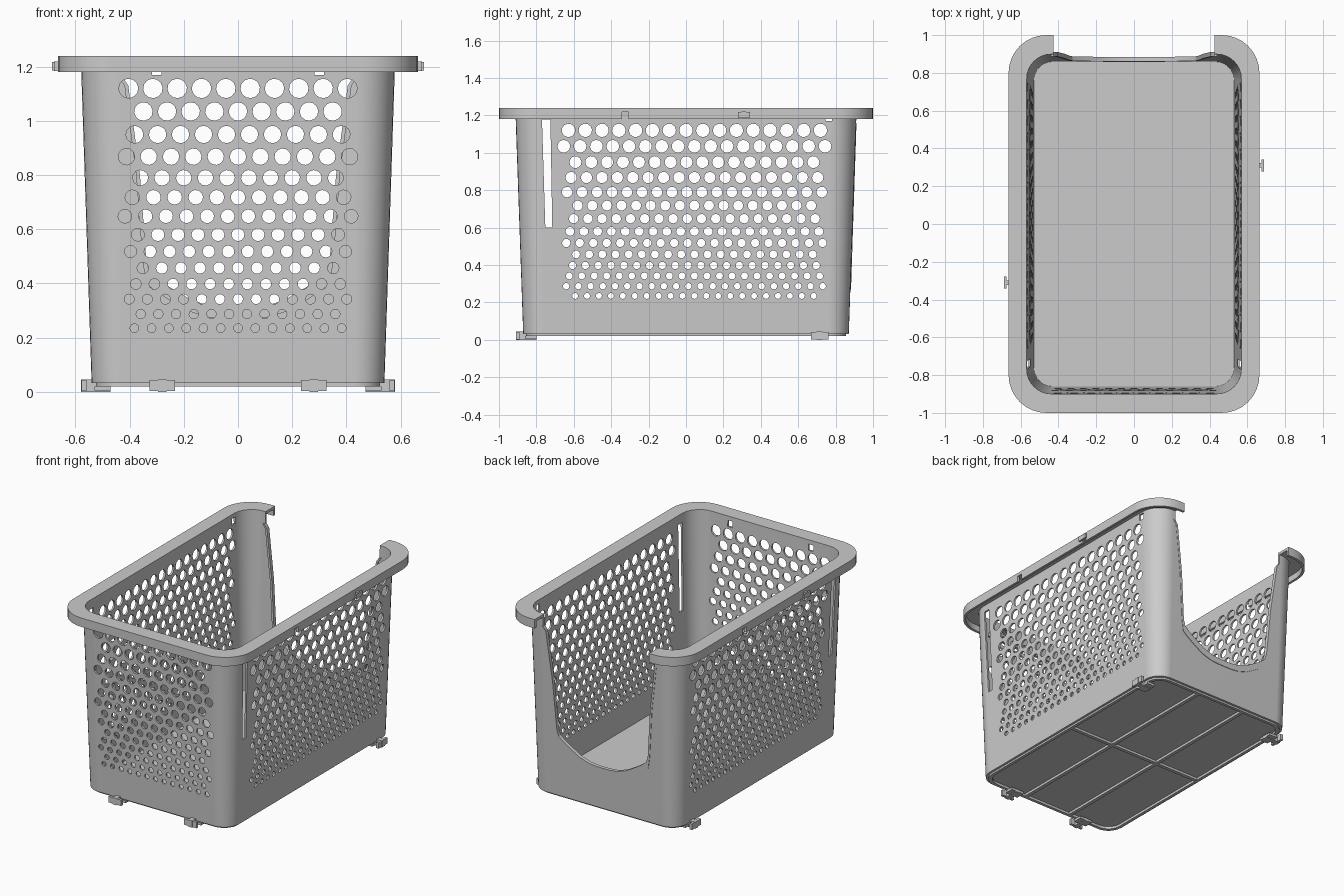
import bpy, bmesh, math
from mathutils import Vector

if "Cube" in bpy.data.objects:
    bpy.data.objects.remove(bpy.data.objects["Cube"])


def finish(name, bm, smooth=True):
    bmesh.ops.recalc_face_normals(bm, faces=bm.faces)
    me = bpy.data.meshes.new(name)
    bm.to_mesh(me)
    bm.free()
    ob = bpy.data.objects.new(name, me)
    bpy.context.scene.collection.objects.link(ob)
    if smooth:
        shade(me)
    return ob


def shade(me):
    me.shade_smooth()
    me.set_sharp_from_angle(angle=math.radians(30))


def box(bm, x0, x1, y0, y1, z0, z1):
    prism(bm, [(x0, z0), (x1, z0), (x1, z1), (x0, z1)], 'y', y0, y1)


def prism(bm, outline, axis, lo, hi):
    """Extrude an outline, given as (across, z), along x or y."""
    def put(a, z, t):
        return bm.verts.new((t, a, z) if axis == 'x' else (a, t, z))
    A = [put(a, z, lo) for a, z in outline]
    B = [put(a, z, hi) for a, z in outline]
    bm.faces.new(A)
    bm.faces.new(B[::-1])
    n = len(A)
    for i in range(n):
        j = (i + 1) % n
        bm.faces.new((A[i], B[i], B[j], A[j]))


def ring(bm, hx, hy, r, z, seg=8):
    """Rounded rectangle of vertices."""
    out = []
    for k, (sx, sy) in enumerate([(1, 1), (-1, 1), (-1, -1), (1, -1)]):
        for i in range(seg + 1):
            a = math.pi / 2 * (k + i / seg)
            out.append(bm.verts.new((sx * (hx - r) + r * math.cos(a),
                                     sy * (hy - r) + r * math.sin(a), z)))
    return out


# Basket shell: skirt, tapered wall, hollow rim and floor as one loft
bm = bmesh.new()
section = [
    (0.505, 0.835, 0.09, 0.036), (0.505, 0.835, 0.09, 0.02),
    (0.525, 0.855, 0.10, 0.02), (0.525, 0.855, 0.10, 0.032),
    (0.540, 0.870, 0.11, 0.032), (0.541, 0.871, 0.11, 0.048),
    (0.580, 0.912, 0.14, 1.222), (0.648, 0.983, 0.185, 1.222),
    (0.648, 0.983, 0.185, 1.18), (0.664, 1.0, 0.20, 1.18),
    (0.664, 1.0, 0.20, 1.24), (0.568, 0.899, 0.13, 1.24),
    (0.530, 0.860, 0.10, 0.05),
]
rings = [ring(bm, *s) for s in section]
for a, b in zip(rings, rings[1:]):
    n = len(a)
    for i in range(n):
        j = (i + 1) % n
        bm.faces.new((a[i], a[j], b[j], b[i]))
bm.faces.new(rings[0][::-1])
bm.faces.new(rings[-1])
shell = finish("basket_shell", bm, False)

# Cutters: graded rows of round holes
cut = bmesh.new()
rows = [1.12, 1.035, 0.95, 0.868, 0.79, 0.718, 0.648, 0.58, 0.518,
        0.457, 0.398, 0.342, 0.287, 0.235]


def hole_rows(axis, centre, width, lo, hi):
    for i, z in enumerate(rows):
        r = 0.016 + 0.02 * (z - 0.235) / 0.885
        pitch = 1.3 * r + 0.043
        n = int(width / pitch + 0.01) + 1
        if n % 2 != i % 2:
            n -= 1
        for k in range(n):
            c = centre + (k - (n - 1) / 2) * pitch
            pts = [(c + r * math.cos(t * math.pi / 6 + 0.1),
                    z + r * math.sin(t * math.pi / 6 + 0.1)) for t in range(12)]
            prism(cut, pts, axis, lo, hi)


hole_rows('y', 0.0, 0.84, -0.96, -0.84)
hole_rows('x', 0.045, 1.40, -0.8, 0.8)

# Tall slanted side slots, small notches below the rim, sockets in the lip
prism(cut, [(-0.77, 1.179), (-0.725, 1.179), (-0.715, 0.6), (-0.752, 0.6)],
      'x', -0.8, 0.8)
for s in (-1, 1):
    box(cut, s * 0.3 - 0.018, s * 0.3 + 0.018, -0.94, -0.87, 1.17, 1.212)
    box(cut, s * 0.575 - 0.03, s * 0.575 + 0.03, 0.745, 0.78, 1.17, 1.212)
    box(cut, s * 0.66 - 0.03, s * 0.66 + 0.03,
        -s * 0.325 - 0.018, -s * 0.325 + 0.018, 1.17, 1.218)

# Scooped opening in the back wall and rim
half = [(0.425, 1.16), (0.405, 1.13), (0.362, 0.8), (0.338, 0.48), (0.325, 0.44),
        (0.295, 0.415), (0.25, 0.385), (0.17, 0.338), (0.10, 0.316), (0.04, 0.31)]
path = half + [(-x, z) for x, z in reversed(half)]
prism(cut, [(0.425, 1.3)] + path + [(-0.425, 1.3)], 'y', 0.81, 1.1)
cutter = finish("cutter", cut, False)
cutter.hide_render = True

mod = shell.modifiers.new("cut", 'BOOLEAN')
mod.operation = 'DIFFERENCE'
mod.solver = 'EXACT'
mod.object = cutter
bpy.context.view_layer.update()
dg = bpy.context.evaluated_depsgraph_get()
me = bpy.data.meshes.new_from_object(shell.evaluated_get(dg))
shell.modifiers.clear()
shell.data = me
bpy.data.objects.remove(cutter)
shade(me)
wn = shell.modifiers.new("normals", 'WEIGHTED_NORMAL')
wn.keep_sharp = True

# Stiffening lip around the opening, following the wall slope
bm = bmesh.new()
strips = []
for x, z in path:
    s = 1 if x > 0 else -1
    low = 0.04 if z < 0.46 else 0.0
    quad = []
    for px, pz, off in ((x, z, -0.008), (x, z, 0.016),
                        (x + s * 0.014, z - low, 0.016), (x + s * 0.014, z - low, -0.008)):
        quad.append(bm.verts.new((px, 0.859 + 0.033 * (pz - 0.05) + off, pz)))
    strips.append(quad)
for a, b in zip(strips, strips[1:]):
    for i in range(4):
        j = (i + 1) % 4
        bm.faces.new((a[i], a[j], b[j], b[i]))
bm.faces.new(strips[0])
bm.faces.new(strips[-1])
finish("opening_lip", bm)

# Ribs under the floor
bm = bmesh.new()
for x in (-0.18, 0.18):
    box(bm, x - 0.012, x + 0.012, -0.845, 0.845, 0.02, 0.04)
box(bm, -0.515, 0.515, -0.012, 0.012, 0.0205, 0.04)
finish("floor_ribs", bm, False)


# T-shaped stacking feet: u runs outward, v runs along the wall
def foot(name, place):
    bm = bmesh.new()
    for u0, u1, v, z0, z1 in ((-0.07, 0.04, 0.015, 0, 0.022),
                              (-0.015, 0.04, 0.016, 0, 0.045),
                              (0.02, 0.038, 0.047, 0.003, 0.043),
                              (-0.07, -0.01, 0.047, 0.004, 0.02)):
        p, q = place(u0, -v), place(u1, v)
        box(bm, min(p[0], q[0]), max(p[0], q[0]),
            min(p[1], q[1]), max(p[1], q[1]), z0, z1)
    finish(name, bm, False)


for s, side in ((-1, "left"), (1, "right")):
    foot("front_foot_" + side, lambda u, v: (s * 0.28 + v, -0.87 - u))
    foot("side_foot_" + side, lambda u, v: (s * (0.54 + u), 0.715 + v))
    # T-shaped hooks on the rim
    bm = bmesh.new()
    y = s * 0.31
    xs = sorted((s * 0.655, s * 0.68))
    box(bm, xs[0], xs[1], y - 0.012, y + 0.012, 1.185, 1.22)
    xs = sorted((s * 0.675, s * 0.687))
    box(bm, xs[0], xs[1], y - 0.032, y + 0.032, 1.187, 1.218)
    finish("rim_hook_" + side, bm, False)
